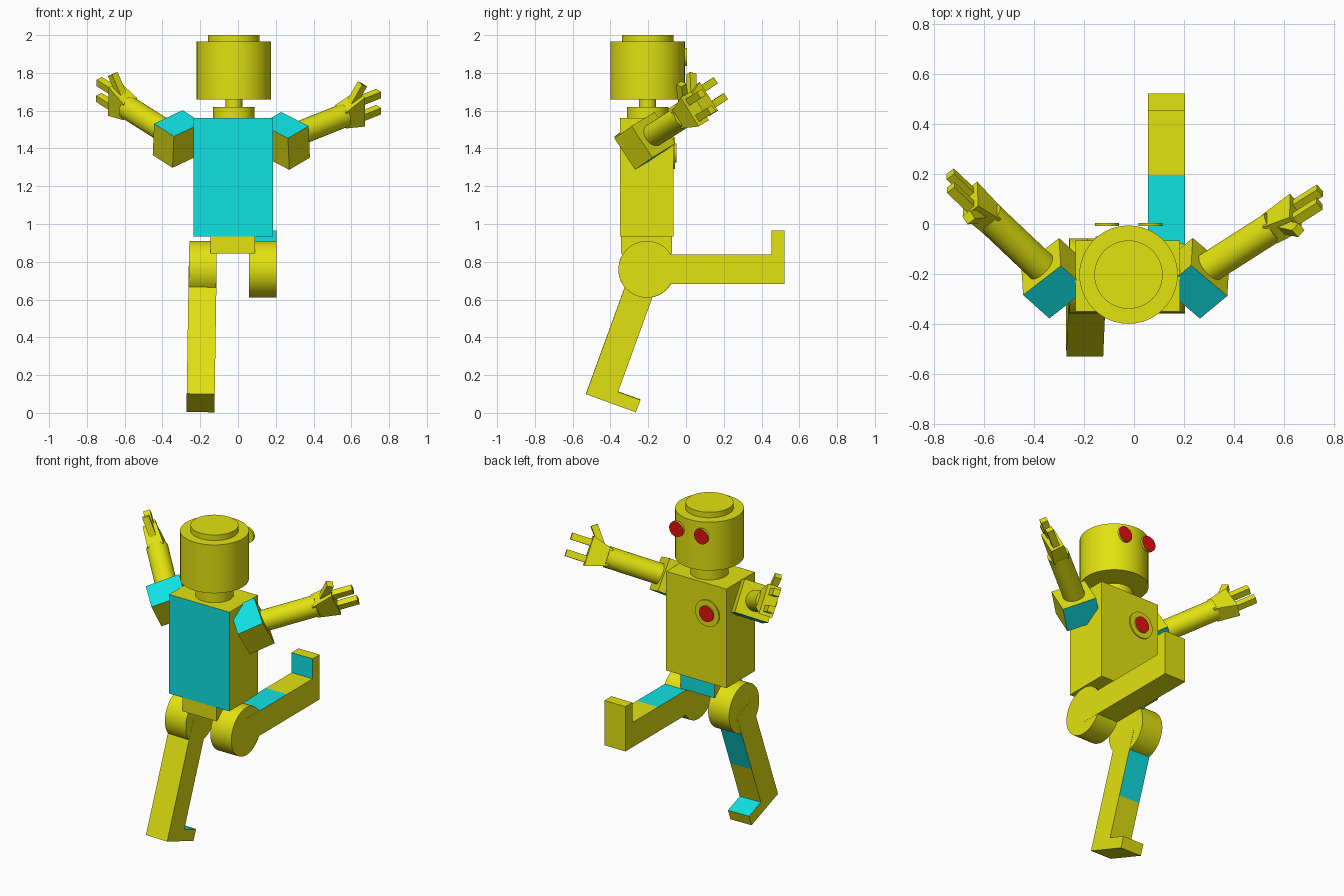
import bpy, bmesh
from math import radians
from mathutils import Matrix, Vector

if "Cube" in bpy.data.objects:
    bpy.data.objects.remove(bpy.data.objects["Cube"])


def make_material(name, rgb):
    m = bpy.data.materials.new(name)
    m.diffuse_color = (*rgb, 1)
    m.use_nodes = True
    m.node_tree.nodes["Principled BSDF"].inputs["Base Color"].default_value = m.diffuse_color
    return m


MATS = [make_material("yellow", (0.76, 0.76, 0.005)),
        make_material("cyan", (0.005, 0.76, 0.77)),
        make_material("red", (0.78, 0.005, 0.005))]
YELLOW, CYAN, RED = 0, 1, 2


def finish(name, bm, matrix=Matrix(), rule=None, smooth=False):
    """Turn a bmesh into an object; rule(face) picks the colour in local space."""
    bmesh.ops.recalc_face_normals(bm, faces=bm.faces)
    bm.normal_update()
    for f in bm.faces:
        f.material_index = rule(f) if rule else YELLOW
    bm.transform(matrix)
    me = bpy.data.meshes.new(name)
    bm.to_mesh(me)
    bm.free()
    for m in MATS:
        me.materials.append(m)
    ob = bpy.data.objects.new(name, me)
    bpy.context.collection.objects.link(ob)
    if smooth:
        bpy.ops.object.select_all(action='DESELECT')
        ob.select_set(True)
        bpy.context.view_layer.objects.active = ob
        bpy.ops.object.shade_smooth_by_angle(angle=radians(35))
    return ob


def box(name, lo, hi, matrix=Matrix(), rule=None, taper=None):
    bm = bmesh.new()
    lo, hi = Vector(lo), Vector(hi)
    bmesh.ops.create_cube(bm, size=1)
    for v in bm.verts:
        v.co = Vector([(lo[i] + hi[i]) / 2 + v.co[i] * (hi[i] - lo[i]) for i in range(3)])
        if taper and v.co.x < (lo.x + hi.x) / 2:   # narrow the low-x end
            v.co.y *= taper[0]
            v.co.z *= taper[1]
    return finish(name, bm, matrix, rule)


def cylinder(name, r, length, matrix, rule=None):
    """Cylinder along local z, from 0 to length."""
    bm = bmesh.new()
    bmesh.ops.create_cone(bm, cap_ends=True, segments=48, radius1=r, radius2=r, depth=length)
    bmesh.ops.translate(bm, verts=bm.verts, vec=(0, 0, length / 2))
    return finish(name, bm, matrix, rule, smooth=True)


def at(x, y, z):
    return Matrix.Translation((x, y, z))


# Head and neck, stacked cylinders
CX, CY = -0.022, -0.203
for name, r, z0, z1 in (("collar", 0.11, 1.56, 1.62), ("neck", 0.045, 1.61, 1.67),
                        ("head", 0.197, 1.66, 1.965), ("head_cap", 0.137, 1.965, 2.0)):
    cylinder(name, r, z1 - z0, at(CX, CY, z0))

# Torso with coloured back, pelvis with coloured front
box("torso", (-0.235, -0.35, 0.935), (0.185, -0.067, 1.56),
    rule=lambda f: CYAN if f.normal.y < -0.9 else YELLOW)
box("pelvis", (-0.145, -0.345, 0.845), (0.09, -0.075, 0.935),
    rule=lambda f: CYAN if f.normal.y > 0.9 else YELLOW)

# Eyes and chest light, discs facing +y
FACING = Matrix.Rotation(radians(-90), 4, 'X')
red_front = lambda f: RED if f.normal.z > 0.9 else YELLOW
for side, x in (("left", -0.108), ("right", 0.066)):
    cylinder("eye_" + side, 0.048, 0.014, at(x, -0.009, 1.885) @ FACING, red_front)
cylinder("chest_ring", 0.083, 0.008, at(-0.105, -0.067, 1.375) @ FACING)
cylinder("chest_light", 0.05, 0.008, at(-0.105, -0.059, 1.375) @ FACING, red_front)


# Legs: hip disc plus an L-shaped side profile extruded across x
def leg_colour(f):
    c = f.calc_center_median()
    thigh = f.normal.y > 0.9 and -0.41 < c.z
    instep = f.normal.z > 0.9 and c.y > 0.08
    return CYAN if thigh or instep else YELLOW


def leg(side, x, swing, roll):
    m = at(x, -0.208, 0.76) @ Matrix.Rotation(radians(roll), 4, 'Y') \
        @ Matrix.Rotation(radians(swing), 4, 'X')
    profile = [(-0.077, 0), (-0.077, -0.73), (0.205, -0.73), (0.205, -0.66),
               (0.079, -0.66), (0.079, -0.405), (0.079, 0)]
    bm = bmesh.new()
    face = bm.faces.new([bm.verts.new((-0.074, y, z)) for y, z in profile])
    ext = bmesh.ops.extrude_face_region(bm, geom=[face], use_keep_orig=True)
    bmesh.ops.translate(bm, vec=(0.148, 0, 0),
                        verts=[g for g in ext["geom"] if isinstance(g, bmesh.types.BMVert)])
    finish("leg_" + side, bm, m, leg_colour)
    cylinder("hip_" + side, 0.15, 0.146,
             m @ at(-0.073, 0, 0) @ Matrix.Rotation(radians(90), 4, 'Y'))


leg("right", 0.131, 90, 0)
leg("left", -0.187, -20, 0.9)


# Arms: local x runs along the arm, local z toward the palm edge
def frame(origin, along):
    a = Vector(along).normalized()
    c = Vector((0, 0.52, -0.85))
    c = (c - a * c.dot(a)).normalized()
    b = c.cross(a)
    m = Matrix((a, b, c)).transposed().to_4x4()
    m.translation = Vector(origin)
    return m


def arm(side, centre, box_dir, arm_dir):
    shoulder = frame(centre, box_dir)
    box("shoulder_" + side, (-0.078, -0.102, -0.1), (0.078, 0.102, 0.1), shoulder,
        lambda f: CYAN if abs(f.normal.z) > 0.9 else YELLOW)
    m = frame(shoulder @ Vector((0.078, 0, 0)), arm_dir)
    cylinder("forearm_" + side, 0.063, 0.36, m @ at(-0.04, 0, 0) @ Matrix.Rotation(radians(90), 4, 'Y'))
    box("palm_" + side, (0.30, -0.04, -0.09), (0.43, 0.04, 0.09), m, taper=(1.2, 0.55))
    for i, z in enumerate((-0.05, 0.05)):
        box(f"finger_{side}_{i + 1}", (0.42, -0.02, z - 0.02), (0.55, 0.02, z + 0.02), m)
    thumb = m @ at(0.37, 0, -0.055) @ Matrix.Rotation(radians(52), 4, 'Y')
    box("thumb_" + side, (0, -0.02, -0.02), (0.12, 0.02, 0.02), thumb)


arm("right", (0.25, -0.2175, 1.44), (0.70, 0.58, 0.41), (0.80, 0.51, 0.32))
arm("left", (-0.32, -0.2175, 1.45), (-0.67, 0.60, 0.43), (-0.66, 0.625, 0.415))
